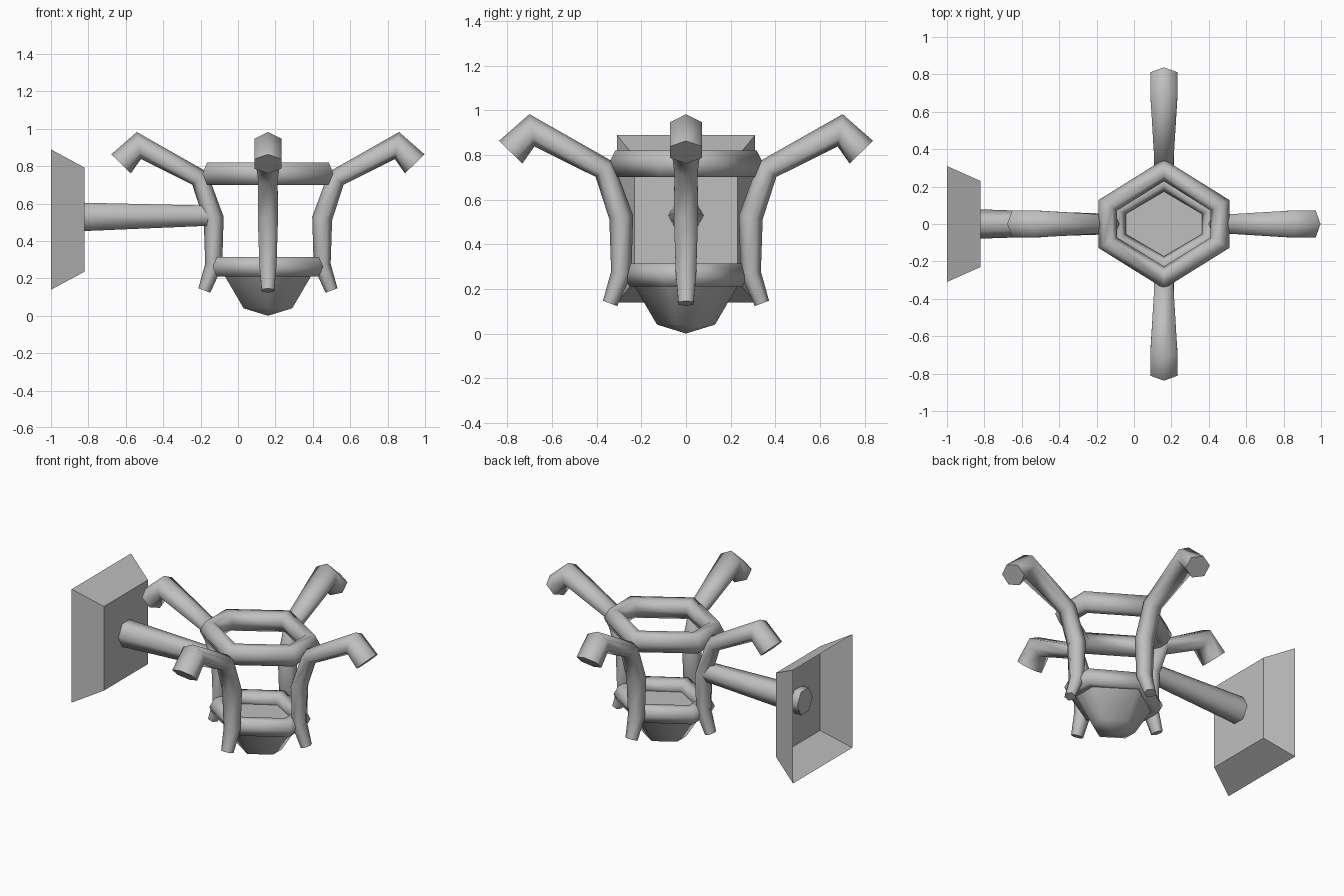
import bpy, bmesh, math
from mathutils import Vector

if "Cube" in bpy.data.objects:
    bpy.data.objects.remove(bpy.data.objects["Cube"])

CENTRE = Vector((0.16, 0, 0))   # axis of the basket
UP = Vector((0, 0, 1))

metal = bpy.data.materials.new("grey_metal")
metal.use_nodes = True
metal.diffuse_color = (0.52, 0.52, 0.52, 1)
metal.node_tree.nodes["Principled BSDF"].inputs["Base Color"].default_value = metal.diffuse_color


def finish(name, bm, smooth=True):
    bmesh.ops.recalc_face_normals(bm, faces=bm.faces)
    mesh = bpy.data.meshes.new(name)
    bm.to_mesh(mesh)
    bm.free()
    mesh.materials.append(metal)
    ob = bpy.data.objects.new(name, mesh)
    bpy.context.collection.objects.link(ob)
    if smooth:
        bpy.ops.object.select_all(action='DESELECT')
        ob.select_set(True)
        bpy.context.view_layer.objects.active = ob
        bpy.ops.object.shade_smooth_by_angle(angle=math.radians(72))
    return ob


def bridge(bm, a, b):
    for i in range(len(a)):
        j = (i + 1) % len(a)
        bm.faces.new((a[i], a[j], b[j], b[i]))


def tube(name, path, radii, plane, depth=1.0, closed=False):
    """Six-sided bar along a flat path; plane is the path's normal."""
    bm = bmesh.new()
    count = len(path)
    rings = []
    for i, (p, r) in enumerate(zip(path, radii)):
        before = path[i - 1] if closed or i else p
        after = path[(i + 1) % count] if closed or i < count - 1 else p
        t_in, t_out = (p - before).normalized(), (after - p).normalized()
        across = plane.cross((t_in + t_out).normalized())
        # mitre the corners of closed frames
        wide = r / across.dot(plane.cross(t_out)) if closed else r
        ring = []
        for k in range(6):
            a = k * math.tau / 6
            offset = across * wide * math.cos(a) + plane * r * depth * 1.15 * math.sin(a)
            ring.append(bm.verts.new(p + offset))
        rings.append(ring)
    for a, b in zip(rings, rings[1:]):
        bridge(bm, a, b)
    if closed:
        bridge(bm, rings[-1], rings[0])
    else:
        bm.faces.new(rings[0])
        bm.faces.new(rings[-1])
    return finish(name, bm)


def hexagon(hx, side, hy, z):
    outline = ((hx, side), (0, hy), (-hx, side), (-hx, -side), (0, -hy), (hx, -side))
    return [CENTRE + Vector((x, y, z)) for x, y in outline]


# Two hexagonal hoops
tube("upper_hoop", hexagon(0.30, 0.10, 0.287, 0.76), [0.05] * 6, UP, 1.2, True)
tube("lower_hoop", hexagon(0.25, 0.08, 0.227, 0.262), [0.046] * 6, UP, 1.14, True)

# Four bent prongs: distance from the axis, height, radius
PRONG = ((0.34, 0.135, 0.034), (0.29, 0.27, 0.046), (0.29, 0.52, 0.054),
         (0.365, 0.735, 0.052), (0.69, 0.91, 0.073), (0.785, 0.812, 0.073))
for i, side in enumerate(("left", "back", "right", "front")):
    out = Vector((round(math.cos(i * math.pi / 2)), round(math.sin(i * math.pi / 2)), 0))
    path = [CENTRE + out * d + UP * z for d, z, r in PRONG]
    tube(side + "_prong", path, [r for d, z, r in PRONG], out.cross(UP))

# Bowl with a flat top and a shallow pointed base
bm = bmesh.new()
levels = [[bm.verts.new(p) for p in hexagon(*size)]
          for size in ((0.25, 0.083, 0.25, 0.245), (0.13, 0.045, 0.13, 0.04))]
bridge(bm, *levels)
bm.faces.new(levels[0])
tip = bm.verts.new(CENTRE)
for i in range(6):
    bm.faces.new((levels[1][i], levels[1][i - 1], tip))
finish("bowl", bm)

# Bar that joins the basket to the wall plate
tube("wall_bar", [Vector((-0.87, 0, 0.528)), Vector((-0.16, 0, 0.535))],
     [0.08, 0.056], UP, 0.97)

# Wall plate, tapered and open at the back
bm = bmesh.new()
back, front = [[bm.verts.new((x, sy * hy, 0.514 + sz * hz))
                for sy, sz in ((-1, -1), (1, -1), (1, 1), (-1, 1))]
               for x, hy, hz in ((-1, 0.31, 0.375), (-0.82, 0.23, 0.278))]
bridge(bm, back, front)
bm.faces.new(front)
finish("wall_plate", bm, smooth=False)
